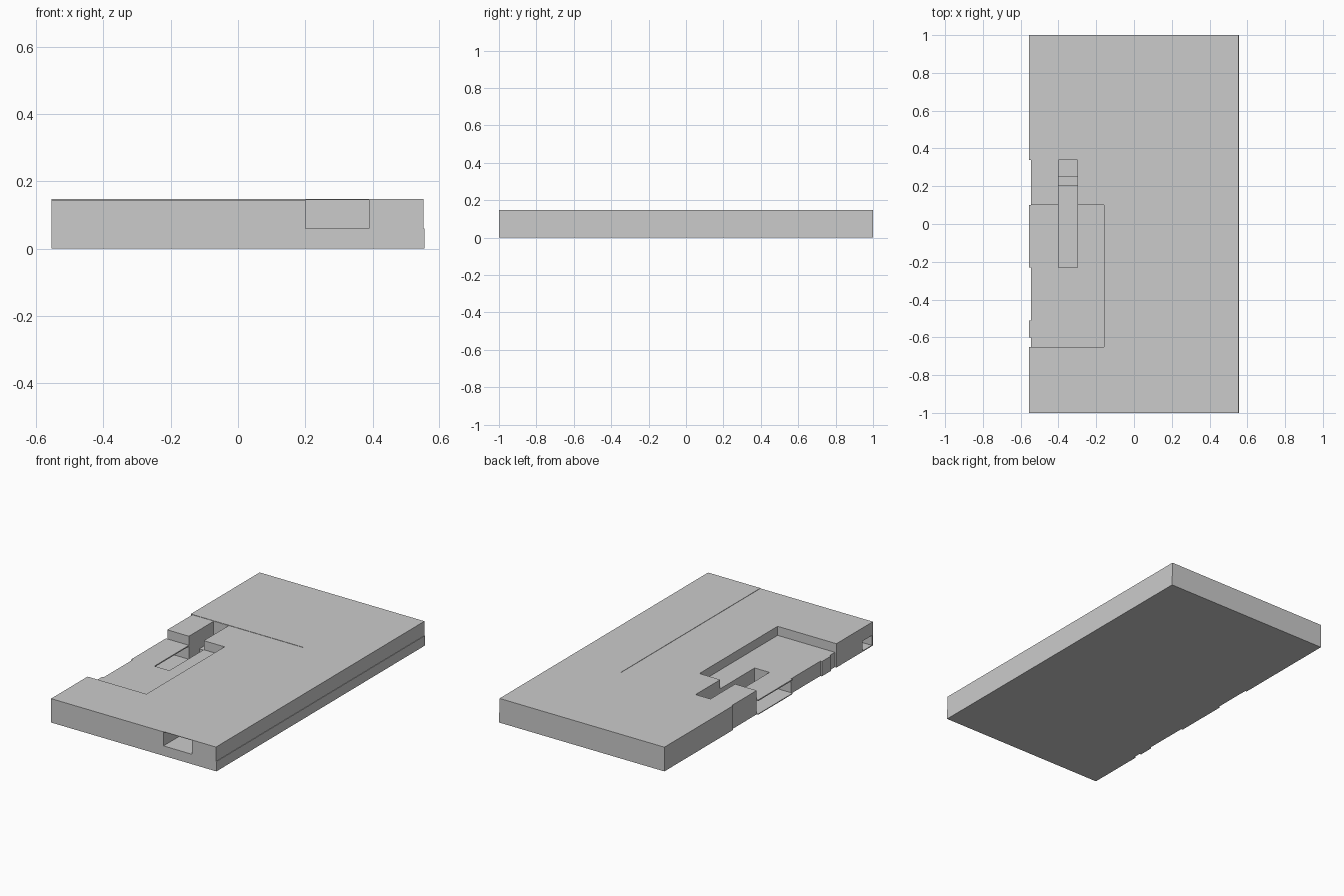
import bpy, bmesh

if "Cube" in bpy.data.objects:
    bpy.data.objects.remove(bpy.data.objects["Cube"])


def prism(name, outline, z0, z1):
    bm = bmesh.new()
    face = bm.faces.new([bm.verts.new((x, y, z0)) for x, y in outline])
    out = bmesh.ops.extrude_face_region(bm, geom=[face])
    top = [v for v in out["geom"] if isinstance(v, bmesh.types.BMVert)]
    bmesh.ops.translate(bm, verts=top, vec=(0, 0, z1 - z0))
    bmesh.ops.recalc_face_normals(bm, faces=bm.faces)
    mesh = bpy.data.meshes.new(name)
    bm.to_mesh(mesh)
    bm.free()
    obj = bpy.data.objects.new(name, mesh)
    bpy.context.collection.objects.link(obj)
    return obj


def box(name, x0, x1, y0, y1, z0, z1):
    return prism(name, [(x0, y0), (x1, y0), (x1, y1), (x0, y1)], z0, z1)


def carve(target, name, *bounds):
    cutter = box(name, *bounds)
    cutter.hide_render = True
    mod = target.modifiers.new(name, 'BOOLEAN')
    mod.operation = 'DIFFERENCE'
    mod.solver = 'EXACT'
    mod.object = cutter
    bpy.context.view_layer.update()
    mesh = bpy.data.meshes.new_from_object(
        target.evaluated_get(bpy.context.evaluated_depsgraph_get()))
    target.modifiers.clear()
    target.data = mesh
    bpy.data.objects.remove(cutter)


W, L = 0.555, 1.0
IN, BACK = 0.20, 0.34     # seam between the two wings
H = 0.145

# L-shaped wing along the right side and back, in two storeys
ell = [(IN, -L), (W, -L), (W, L), (-W, L), (-W, BACK), (IN, BACK)]
box_edge = [(IN, -L), (W - 0.003, -L), (W - 0.003, L), (-W, L), (-W, BACK), (IN, BACK)]
lower_wing = prism("lower_wing", ell, 0, 0.06)
upper_wing = prism("upper_wing", box_edge, 0.06, H + 0.002)
carve(upper_wing, "front_opening", IN - 0.1, 0.39, -L - 0.1, BACK - 0.04, 0.05, H - 0.001)

# Front left wing with its stepped court
front_wing = box("front_wing", -W, IN, -L, BACK, 0, H)
carve(front_wing, "terrace_recess", -0.7, -0.16, -0.65, 0.10, 0.09, 0.3)
carve(front_wing, "stairwell", -0.40, -0.30, -0.23, BACK - 0.002, 0.005, 0.3)
carve(front_wing, "side_room", -0.7, -0.39, -0.23, 0.10, 0.005, 0.083)
carve(front_wing, "corner_room", -0.7, -0.30, -0.99, -0.90, 0.005, 0.065)

# Shallow insets in the left wall
for y0, y1 in ((-0.51, -0.23), (0.10, BACK), (-0.65, -0.60)):
    carve(front_wing, "wall_inset", -0.7, -W + 0.01, y0, y1, -0.1, 0.3)

# Steps at the back of the stairwell
for i, (y0, y1) in enumerate(((0.20, 0.25), (0.25, BACK))):
    box("stair_step", -0.40, -0.30, y0, y1, 0.003, 0.03 + 0.03 * i)
